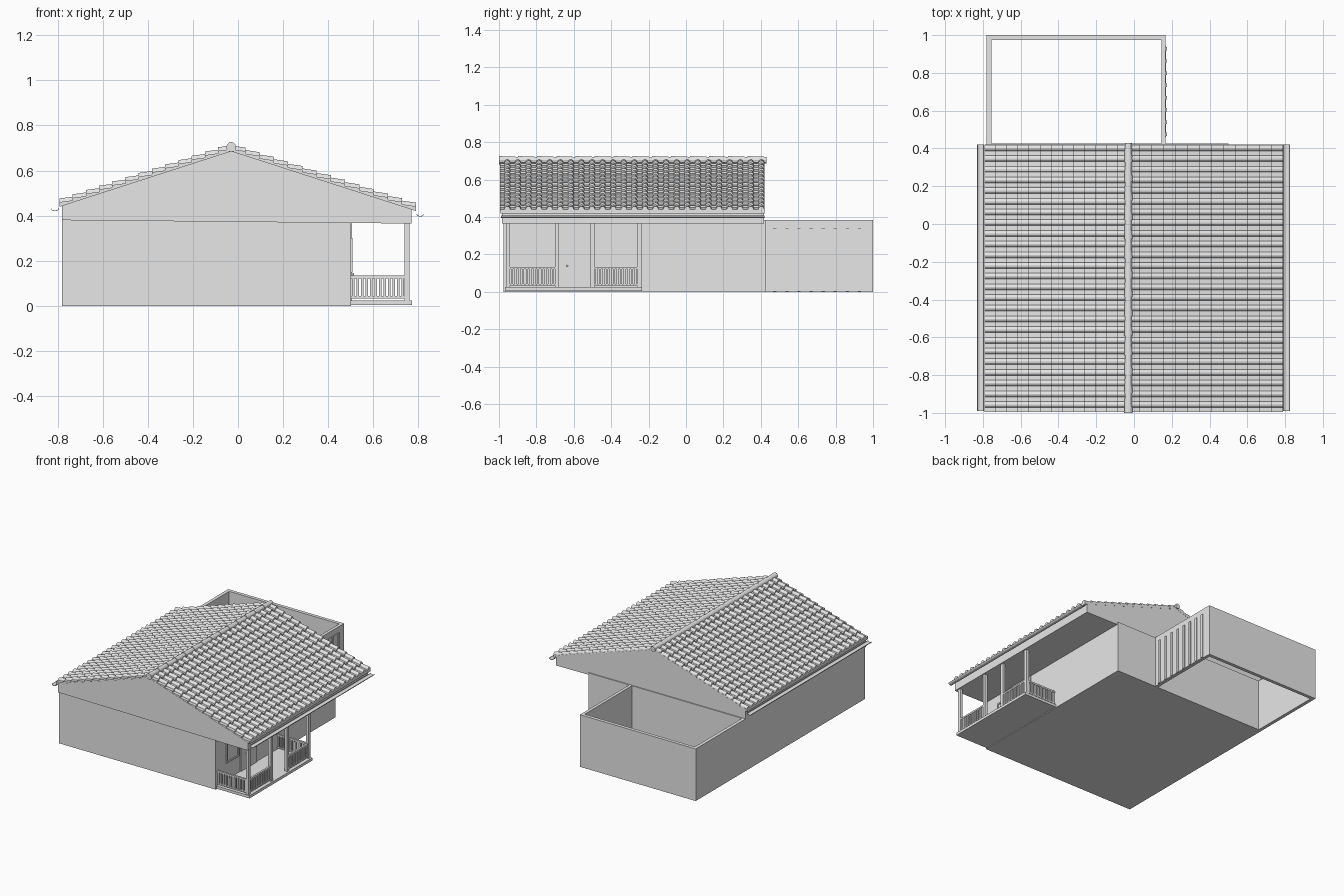
import bpy, bmesh, math
from mathutils import Matrix, Vector

if "Cube" in bpy.data.objects:
    bpy.data.objects.remove(bpy.data.objects["Cube"])

grey = bpy.data.materials.new("light_grey")
grey.diffuse_color = (0.8, 0.8, 0.8, 1)
grey.use_nodes = True
grey.node_tree.nodes["Principled BSDF"].inputs["Base Color"].default_value = grey.diffuse_color


def finish(bm, name):
    bmesh.ops.recalc_face_normals(bm, faces=bm.faces)
    me = bpy.data.meshes.new(name)
    bm.to_mesh(me)
    bm.free()
    me.materials.append(grey)
    ob = bpy.data.objects.new(name, me)
    bpy.context.collection.objects.link(ob)
    return ob


def add_box(bm, x0, x1, y0, y1, z0, z1):
    m = Matrix.Translation(((x0 + x1) / 2, (y0 + y1) / 2, (z0 + z1) / 2))
    m = m @ Matrix.Diagonal((x1 - x0, y1 - y0, z1 - z0, 1))
    bmesh.ops.create_cube(bm, size=1, matrix=m)


def boxes(name, *dims):
    bm = bmesh.new()
    for d in dims:
        add_box(bm, *d)
    return finish(bm, name)


def prism(name, pts, y0, y1):
    """Extrude an x-z outline along y."""
    bm = bmesh.new()
    f = bm.faces.new([bm.verts.new((x, y0, z)) for x, z in pts])
    r = bmesh.ops.extrude_face_region(bm, geom=[f])
    vs = [v for v in r["geom"] if isinstance(v, bmesh.types.BMVert)]
    bmesh.ops.translate(bm, verts=vs, vec=(0, y1 - y0, 0))
    return finish(bm, name)


# Roof layout
RX, RZ, SLOPE = -0.03, 0.695, 0.323
Y0, Y1 = -0.995, 0.42


def roof_z(x):
    return RZ - SLOPE * abs(x - RX)


# House body and attic with both gables
boxes("house_walls", (-0.78, 0.5, -0.975, 0.425, 0, 0.385))
prism("attic_gables", [(-0.78, 0.38), (0.77, 0.365), (0.77, roof_z(0.77) - 0.004),
                       (RX, RZ - 0.004), (-0.78, roof_z(-0.78) - 0.004)], -0.985, 0.418)


# Roof decks and tiled slopes
def tiles(name, side, length, courses=13, cols=25):
    w = (Y1 - Y0) / cols
    prof = []
    for c in range(cols):
        y = Y0 + c * w
        prof.append((y, 0.0))
        for k in range(7):
            a = math.pi * k / 6
            prof.append((y + w * (0.7 - 0.28 * math.cos(a)), 0.016 * math.sin(a)))
    prof.append((Y1, 0.0))
    bm = bmesh.new()
    step = length / courses
    for i in range(courses):
        h0, h1 = i * step, (i + 1) * step
        rows = []
        for h, off, amp in ((h0, 0.0, 1), (h1, 0.011, 1), (h1, -0.006, 0)):
            rows.append([bm.verts.new((RX + side * h, y, RZ - SLOPE * h + off + amp * b))
                         for y, b in prof])
        for a, b in zip(rows, rows[1:]):
            for j in range(len(prof) - 1):
                bm.faces.new((a[j], a[j + 1], b[j + 1], b[j]))
        # closed tile ends along the verges
        for e in (0, -1):
            base = bm.verts.new((RX + side * h0, prof[e][0], RZ - SLOPE * h0 - 0.006))
            bm.faces.new((rows[0][e], rows[1][e], rows[2][e], base))
    me_ob = finish(bm, name)
    # make every tile face point upward or outward
    bm = bmesh.new()
    bm.from_mesh(me_ob.data)
    out = Vector((side * 0.5, 0, 1))
    bm.normal_update()
    bmesh.ops.reverse_faces(bm, faces=[f for f in bm.faces if f.normal.dot(out) < -1e-4])
    bm.to_mesh(me_ob.data)
    bm.free()


for label, side, length in (("left", -1, 0.762), ("right", 1, 0.82)):
    xe = RX + side * length
    prism(label + "_roof_deck", [(RX, RZ), (xe, roof_z(xe)), (xe, roof_z(xe) - 0.01),
                                 (RX, RZ - 0.01)], Y0 + 0.003, Y1 - 0.001)
    tiles(label + "_roof_tiles", side, length)

# Ridge caps, tapered and overlapping
bm = bmesh.new()
n = 14
seg = 1.43 / n
for i in range(n):
    m = Matrix.Translation((RX, -1 + seg * (i + 0.5), 0.704)) @ Matrix.Rotation(-math.pi / 2, 4, 'X')
    bmesh.ops.create_cone(bm, cap_ends=True, segments=12, radius1=0.022, radius2=0.018,
                          depth=seg, matrix=m)
finish(bm, "ridge_caps")

# Half-round gutters along both eaves
for label, xc, z in (("left", -0.812, 0.432), ("right", 0.808, 0.408)):
    arc = [(xc + 0.018 * math.cos(math.pi * (1 + k / 8)),
            z + 0.012 * math.sin(math.pi * (1 + k / 8))) for k in range(9)]
    inner = [(xc + (x - xc) * 0.85, z + (q - z) * 0.75) for x, q in reversed(arc)]
    prism(label + "_gutter", arc + inner, -0.99, 0.42)

# Porch floor and posts
boxes("porch_floor", (0.5, 0.772, -0.968, -0.235, 0.005, 0.025))
post_y = (-0.952, -0.69, -0.5, -0.25)
boxes("porch_posts", *[(0.738, 0.76, y - 0.011, y + 0.011, 0.02, 0.372) for y in post_y])


# Porch railings
def railing(name, axis, a, b, c):
    def place(s0, s1, t, z0, z1):
        if axis == "x":
            return (s0, s1, c - t, c + t, z0, z1)
        return (c - t, c + t, s0, s1, z0, z1)
    parts = [place(a, b, 0.007, 0.122, 0.134), place(a, b, 0.006, 0.033, 0.043)]
    count = 12
    pitch = (b - a) / count
    for i in range(count):
        m = a + pitch * (i + 0.5)
        parts.append(place(m - 0.0055, m + 0.0055, 0.005, 0.04, 0.125))
    boxes(name, *parts)


railing("front_railing", "x", 0.5, 0.74, post_y[0])
railing("back_railing", "x", 0.5, 0.74, post_y[3])
railing("side_railing_front", "y", post_y[0] + 0.011, post_y[1] - 0.011, 0.749)
railing("side_railing_back", "y", post_y[2] + 0.011, post_y[3] - 0.011, 0.749)

# Window: frame around a thin pane
boxes("window_frame", (0.498, 0.508, -0.852, -0.71, 0.29, 0.302),
      (0.498, 0.508, -0.852, -0.71, 0.148, 0.16),
      (0.498, 0.508, -0.852, -0.84, 0.16, 0.29),
      (0.498, 0.508, -0.722, -0.71, 0.16, 0.29))
boxes("window_pane", (0.498, 0.502, -0.84, -0.722, 0.16, 0.29))

# Front door and knob
boxes("door", (0.498, 0.506, -0.69, -0.5, 0.025, 0.365))
bm = bmesh.new()
bmesh.ops.create_uvsphere(bm, u_segments=10, v_segments=6, radius=0.005,
                          matrix=Matrix.Translation((0.51, -0.635, 0.14)))
finish(bm, "door_knob")

# Open yard walls behind the house
boxes("yard_left_wall", (-0.78, -0.755, 0.42, 1.0, 0, 0.385))
boxes("yard_back_wall", (-0.755, 0.145, 0.975, 1.0, 0, 0.385))
boxes("yard_right_wall", (0.145, 0.167, 0.42, 1.0, 0, 0.385))

# Yard gate: sheet with upright ribs
boxes("gate_sheet", (0.166, 0.170, 0.46, 0.94, 0.003, 0.342))
boxes("gate_ribs", *[(0.169, 0.176, y - 0.009, y + 0.009, 0.003, 0.342)
                     for y in [0.475 + i * 0.0647 for i in range(8)]])
